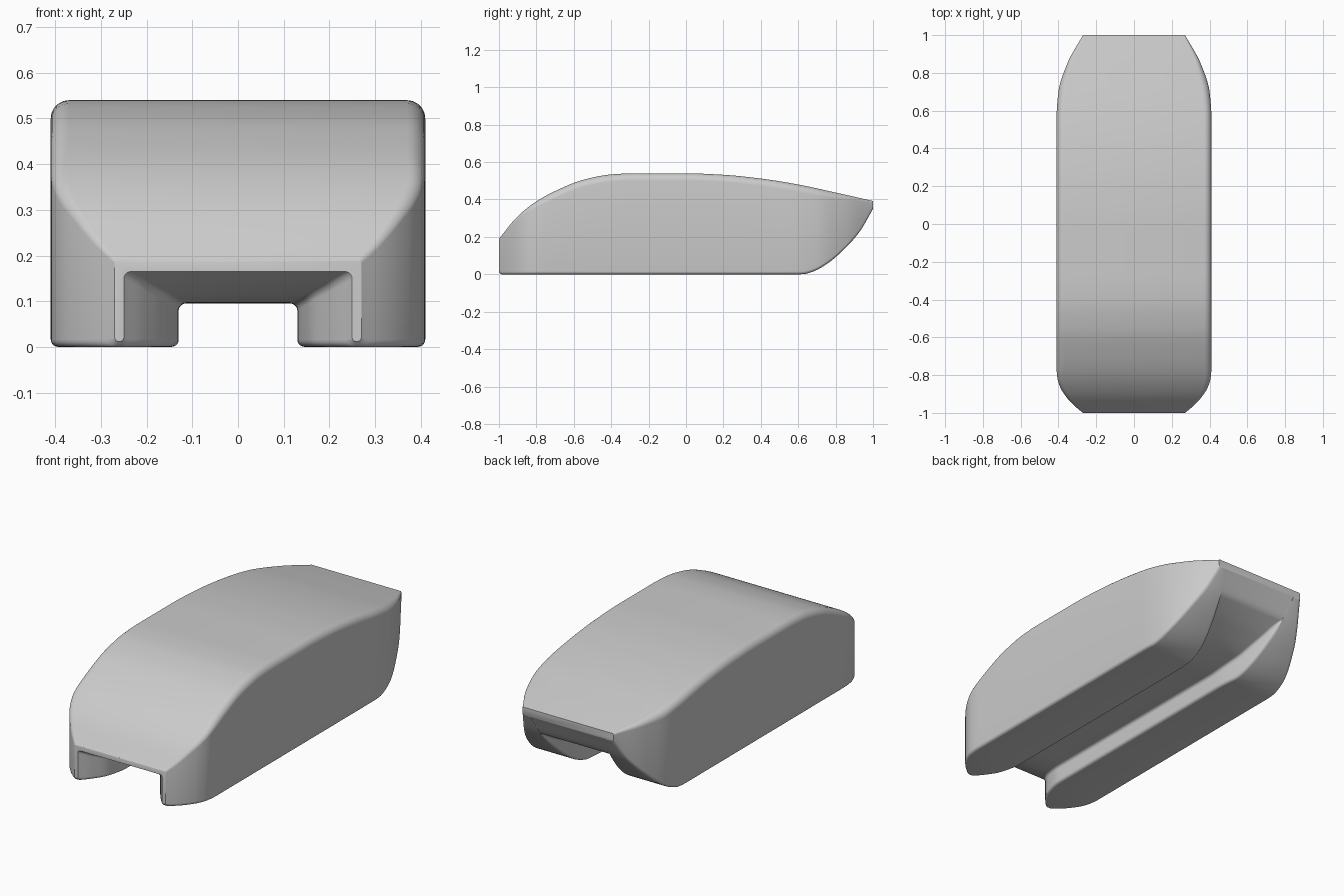
import bpy
import bmesh
from math import sin, cos, pi, radians

cube = bpy.data.objects.get("Cube")
if cube:
    bpy.data.objects.remove(cube, do_unlink=True)


def curve(keys):
    """Return a smooth function through (y, value) keys that never overshoots."""
    sec = [(b[1] - a[1]) / (b[0] - a[0]) for a, b in zip(keys, keys[1:])]
    slopes = [sec[0]]
    for a, b in zip(sec, sec[1:]):
        slopes.append(2 * a * b / (a + b) if a * b > 0 else 0)
    slopes.append(sec[-1])

    def value(y):
        i = 0
        while i < len(keys) - 2 and y > keys[i + 1][0]:
            i += 1
        (y0, v0), (y1, v1) = keys[i], keys[i + 1]
        h = y1 - y0
        t = (y - y0) / h
        u = 1 - t
        return (v0 * u * u * (1 + 2 * t) + v1 * t * t * (3 - 2 * t)
                + h * t * u * (u * slopes[i] - t * slopes[i + 1]))
    return value


# Lengthwise profiles: roof, underside, half width, channel width and height
roof = curve([(-1, .19), (-.9, .31), (-.8, .39), (-.7, .445), (-.55, .505),
              (-.4, .534), (-.28, .54), (0, .54), (.2, .532), (.4, .512),
              (.6, .48), (.8, .437), (1, .392)])
underside = curve([(-1, .012), (-.985, 0), (.62, 0), (.68, .015), (.75, .053),
                   (.85, .138), (.93, .23), (1, .35)])
half_width = curve([(-1, .27), (-.96, .318), (-.92, .355), (-.87, .388),
                    (-.82, .405), (-.76, .41), (.56, .41), (.7, .4),
                    (.85, .353), (1, .27)])
channel_width = curve([(-1, .25), (-.95, .205), (-.87, .155), (-.75, .13),
                       (.5, .13), (.7, .148), (.85, .178), (1, .225)])
channel_height = curve([(-1, .165), (-.94, .135), (-.85, .107), (-.72, .095),
                        (.45, .095), (.65, .118), (.8, .17), (.95, .25), (1, .28)])


def fillet(cx, cz, r, start, end, steps):
    """Arc of points around a corner centre."""
    for k in range(steps + 1):
        a = radians(start + (end - start) * k / steps)
        yield cx + r * cos(a), cz + r * sin(a)


def section(y):
    """Closed cross-section: rounded body with a channel between two runners."""
    top, low = roof(y), underside(y)
    wide, gap = half_width(y), channel_width(y)
    tall = max(channel_height(y), low + .001)
    near_end = min(1, (1 - abs(y)) / .25)
    r_top = min(.008 + .032 * near_end, (top - low) * .4)
    r_low = min(.016, (wide - gap) * .4, (top - low) * .3)
    r_in = min(.016, (tall - low) * .45)
    half = list(fillet(wide - r_top, top - r_top, r_top, 90, 0, 8))
    half += fillet(wide - r_low, low + r_low, r_low, 0, -90, 5)
    half += fillet(gap + min(r_low, r_in), low + min(r_low, r_in),
                   min(r_low, r_in), 270, 180, 5)
    half += fillet(gap - r_in, tall - r_in, r_in, 0, 90, 5)
    return half + [(-x, z) for x, z in reversed(half)]


# Body shell lofted from front to back
bm = bmesh.new()
count = 96
rings = []
for i in range(count + 1):
    y = -cos(pi * i / count)
    rings.append([bm.verts.new((x, y, z)) for x, z in section(y)])
for a, b in zip(rings, rings[1:]):
    n = len(a)
    for k in range(n):
        bm.faces.new((a[k], a[(k + 1) % n], b[(k + 1) % n], b[k]))
for ring in (rings[0], rings[-1]):
    bm.faces.new(ring)
bmesh.ops.recalc_face_normals(bm, faces=bm.faces)
mesh = bpy.data.meshes.new("body_shell")
bm.to_mesh(mesh)
bm.free()
body = bpy.data.objects.new("body_shell", mesh)
bpy.context.collection.objects.link(body)

# Plain grey finish
grey = bpy.data.materials.new("light_grey")
grey.use_nodes = True
colour = (.6, .6, .6, 1)
grey.diffuse_color = colour
grey.node_tree.nodes["Principled BSDF"].inputs["Base Color"].default_value = colour
mesh.materials.append(grey)

bpy.context.view_layer.objects.active = body
body.select_set(True)
bpy.ops.object.shade_smooth_by_angle(angle=radians(35))
